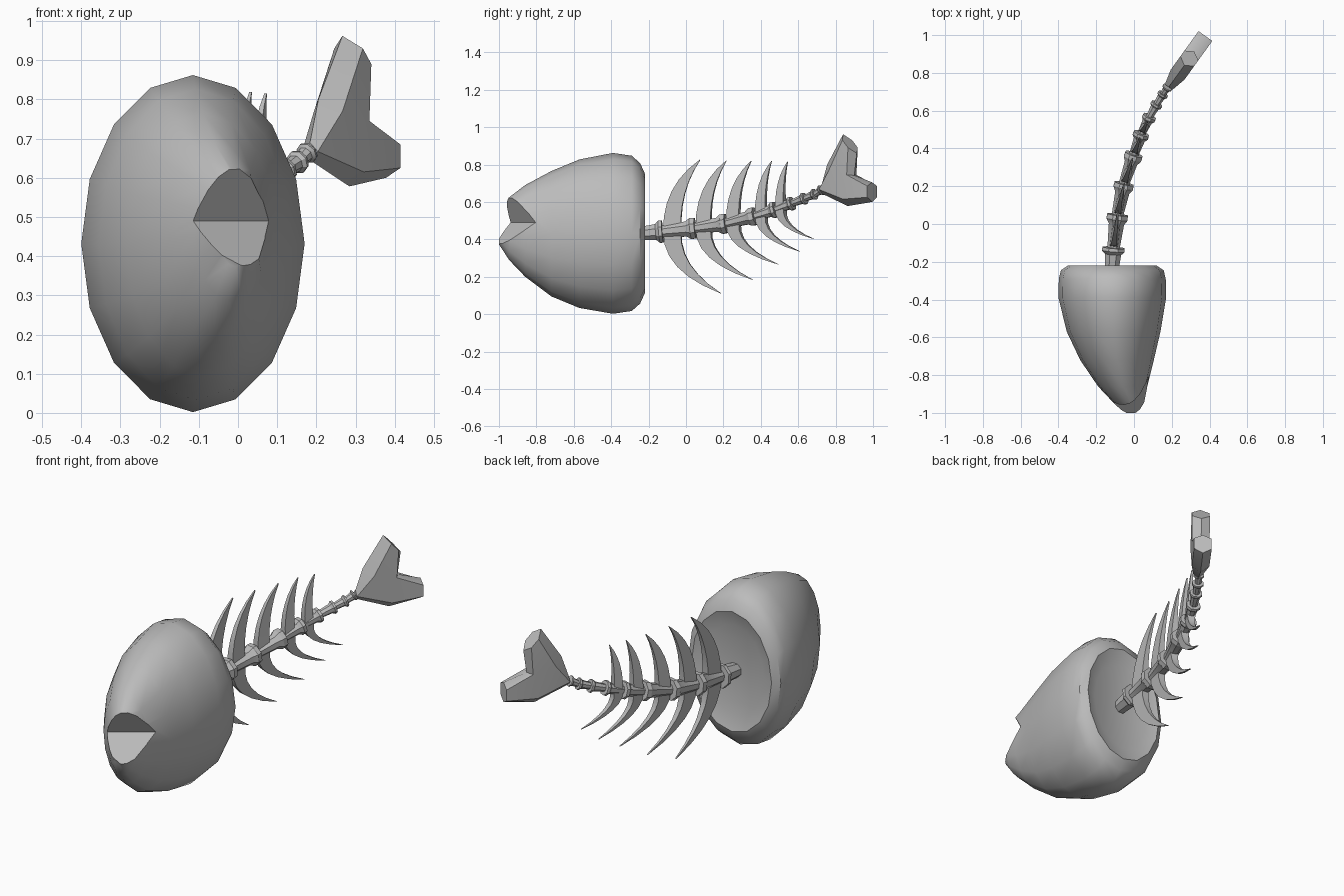
import bpy, math
from mathutils import Vector

if "Cube" in bpy.data.objects:
    bpy.data.objects.remove(bpy.data.objects["Cube"])

bone = bpy.data.materials.new("bone_grey")
bone.use_nodes = True
bone.diffuse_color = (0.5, 0.5, 0.5, 1)
bone.node_tree.nodes["Principled BSDF"].inputs["Base Color"].default_value = (0.5, 0.5, 0.5, 1)


def make(name, verts, faces):
    mesh = bpy.data.meshes.new(name)
    mesh.from_pydata([tuple(v) for v in verts], [], faces)
    mesh.materials.append(bone)
    obj = bpy.data.objects.new(name, mesh)
    bpy.context.collection.objects.link(obj)
    bpy.ops.object.select_all(action="DESELECT")
    bpy.context.view_layer.objects.active = obj
    obj.select_set(True)
    bpy.ops.object.mode_set(mode="EDIT")
    bpy.ops.mesh.select_all(action="SELECT")
    bpy.ops.mesh.normals_make_consistent(inside=False)
    bpy.ops.object.mode_set(mode="OBJECT")
    return obj


def smooth(obj, degrees):
    bpy.ops.object.select_all(action="DESELECT")
    bpy.context.view_layer.objects.active = obj
    obj.select_set(True)
    bpy.ops.object.shade_smooth_by_angle(angle=math.radians(degrees))


def loft(name, rings):
    """Skin a list of equal rings and cap both ends."""
    n = len(rings[0])
    faces = [(k * n + i, k * n + (i + 1) % n, (k + 1) * n + (i + 1) % n, (k + 1) * n + i)
             for k in range(len(rings) - 1) for i in range(n)]
    last = (len(rings) - 1) * n
    faces += [tuple(range(n)), tuple(range(last, last + n))]
    return make(name, [v for r in rings for v in r], faces)


# Skull: elliptical sections (y, centre x, radius x, centre z, radius z)
sections = [
    (-1.0, -0.005, 0.05, 0.473, 0.1), (-0.945, -0.025, 0.085, 0.457, 0.168),
    (-0.86, -0.06, 0.13, 0.445, 0.245), (-0.72, -0.09, 0.195, 0.43, 0.335),
    (-0.57, -0.108, 0.248, 0.43, 0.397), (-0.39, -0.115, 0.285, 0.432, 0.43),
    (-0.29, -0.115, 0.283, 0.432, 0.415), (-0.245, -0.115, 0.272, 0.432, 0.375),
    (-0.22, -0.115, 0.235, 0.432, 0.32), (-0.245, -0.115, 0.17, 0.432, 0.24),
]
rings = []
for y, cx, rx, cz, rz in sections:
    angles = [i * math.tau / 16 for i in range(16)]
    rings.append([(cx + rx * math.cos(a), y, cz + rz * math.sin(a)) for a in angles])
skull = loft("skull", rings)

# Mouth: a skewed wedge cut out of the skull
hinge, axis = Vector((0.04, -0.83, 0.49)), Vector((0.13, 0.09, 0))
wedge = []
for s in (-3, 2):
    p = hinge + axis * s
    wedge.append([p, p + Vector((0, -0.084, 0.145)) * 3, p + Vector((0, -0.156, -0.12)) * 3])
cutter = loft("mouth_cutter", wedge)
cutter.hide_render = True
cut = skull.modifiers.new("mouth", "BOOLEAN")
cut.operation, cut.object, cut.solver = "DIFFERENCE", cutter, "EXACT"
bpy.context.view_layer.objects.active = skull
bpy.ops.object.modifier_apply(modifier="mouth")
bpy.data.objects.remove(cutter)
smooth(skull, 40)

# Spine: joints (x, y, z, radius), each vertebra flaring toward its rear joint
joints = [
    (-0.118, -0.25, 0.43, 0.065), (-0.108, -0.125, 0.442, 0.065), (-0.087, 0.05, 0.46, 0.061),
    (-0.052, 0.215, 0.485, 0.057), (0.0, 0.37, 0.525, 0.052), (0.04, 0.48, 0.56, 0.046),
    (0.083, 0.57, 0.594, 0.039), (0.122, 0.637, 0.62, 0.034), (0.155, 0.69, 0.642, 0.031),
    (0.178, 0.725, 0.665, 0.029),
]
flare = [(0, 0.58), (0.72, 0.72), (0.86, 1), (1, 0.97)]
for k in range(len(joints) - 1):
    a, b = Vector(joints[k][:3]), Vector(joints[k + 1][:3])
    along = (b - a).normalized()
    side = along.cross(Vector((0, 0, 1))).normalized()
    up = side.cross(along)
    rings = []
    for t, scale in flare:
        r = joints[k + 1][3] * scale
        rings.append([a.lerp(b, t) + side * r * math.cos(i * math.tau / 8 + math.pi / 8)
                      + up * r * math.sin(i * math.tau / 8 + math.pi / 8) for i in range(8)])
    smooth(loft(f"vertebra_{k + 1}", rings), 30)


# Ribs: tapering crescents that sweep back in the plane of the spine
def bezier(a, c, b, t):
    return a * (1 - t) ** 2 + c * 2 * t * (1 - t) + b * t * t


def rib(name, a, b, width, tip_y, tip_z):
    slope = (b.x - a.x) / (b.y - a.y)
    normal = Vector((1, -slope, 0)).normalized()

    def place(y, z):
        return Vector((a.x + slope * (y - a.y), y, z))

    tip = place(tip_y, tip_z)
    rise = tip_z - a.z
    front, back = place(a.y + 0.005, a.z), place(a.y + 0.005 + width, a.z)
    front_c = place(front.y - 0.005, a.z + rise * 0.64)
    back_c = place(back.y - 0.012, a.z + rise * 0.56)
    rings = []
    for i in range(7):
        t = i / 6 * 0.985
        half = normal * (0.018 * (1 - t) + 0.003)
        f, g = bezier(front, front_c, tip, t), bezier(back, back_c, tip, t)
        rings.append([f - half, f + half, g + half, g - half])
    smooth(loft(name, rings), 30)


# Width, upper tip (y, z), lower tip (y, z)
ribs = [
    (0.095, 0.08, 0.83, 0.195, 0.107), (0.08, 0.22, 0.825, 0.365, 0.18),
    (0.068, 0.352, 0.823, 0.505, 0.262), (0.055, 0.46, 0.822, 0.617, 0.332),
    (0.045, 0.545, 0.818, 0.69, 0.4),
]
for k, (width, uy, uz, ly, lz) in enumerate(ribs):
    a, b = Vector(joints[k + 1][:3]), Vector(joints[k + 2][:3])
    rib(f"upper_rib_{k + 1}", a, b, width, uy, uz)
    rib(f"lower_rib_{k + 1}", a, b, width, ly, lz)

# Tail: outline ridge in (y, z) with raised flats on both sides
edge = {"A": (0.725, 0.69), "B": (0.755, 0.8), "C": (0.84, 0.962), "D": (0.913, 0.86),
        "E": (0.9, 0.742), "F": (0.995, 0.705), "G": (0.995, 0.6), "H": (0.865, 0.578),
        "I": (0.725, 0.645)}
flat = {"n": (0.725, 0.667), "m": (0.79, 0.77), "u": (0.862, 0.93), "v": (0.892, 0.89),
        "e": (0.885, 0.745), "f": (0.995, 0.685), "g": (0.995, 0.625), "l": (0.865, 0.615)}
panels = ["ABmn", "BCum", "uvem", "vDEe", "EFfe", "fgle", "gGHl", "HInl", "meln"]
verts, index = [], {}
for side in (0, 1, -1):
    for key, (y, z) in (flat if side else edge).items():
        index[key, side] = len(verts)
        thick = 0.025 if key == "n" else 0.045
        verts.append(Vector((0.18 + 0.72 * (y - 0.72), y, z)) + Vector((0.81, -0.58, 0)) * thick * side)


def ids(keys, side):
    return [index[c, 0 if c.isupper() else side] for c in keys]


faces = [ids(p, s) for p in panels for s in (1, -1)]
faces += [ids("CuvD", 1) + ids("vu", -1), ids("FfgG", 1) + ids("gf", -1), ids("AnI", 1) + ids("n", -1)]
smooth(make("tail_fin", verts, faces), 30)
